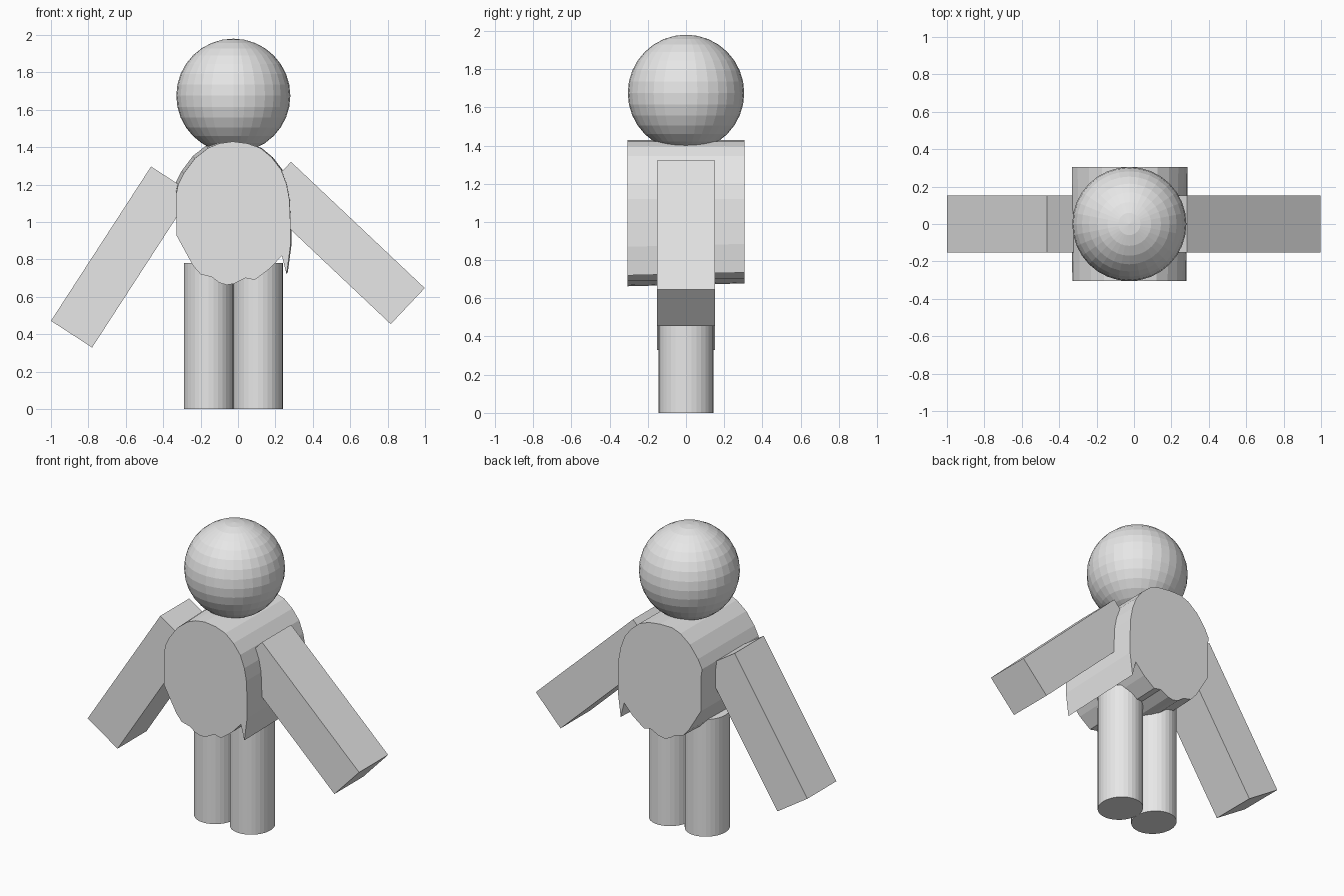
import bpy
import bmesh
import math
from mathutils import Matrix, Vector

cube = bpy.data.objects.get("Cube")
if cube:
    bpy.data.objects.remove(cube, do_unlink=True)

# One plain grey for the whole figure
grey = bpy.data.materials.new("light_grey")
grey.use_nodes = True
colour = (0.8, 0.8, 0.8, 1)
grey.diffuse_color = colour
grey.node_tree.nodes["Principled BSDF"].inputs["Base Color"].default_value = colour

MID_X = -0.025


def add_object(name, bm):
    bmesh.ops.recalc_face_normals(bm, faces=bm.faces[:])
    mesh = bpy.data.meshes.new(name)
    bm.to_mesh(mesh)
    bm.free()
    mesh.materials.append(grey)
    obj = bpy.data.objects.new(name, mesh)
    bpy.context.collection.objects.link(obj)
    return obj


def add_arm(name, shoulder, hand, width):
    """Square-ended box from the shoulder centre to the hand centre (x, z)."""
    start = Vector((shoulder[0], 0, shoulder[1]))
    end = Vector((hand[0], 0, hand[1]))
    along = end - start
    bm = bmesh.new()
    bmesh.ops.create_cube(bm, size=1)
    bmesh.ops.scale(bm, vec=(along.length, 0.305, width), verts=bm.verts)
    tilt = Matrix.Rotation(-math.atan2(along.z, along.x), 4, "Y")
    bmesh.ops.transform(bm, matrix=Matrix.Translation((start + end) / 2) @ tilt, verts=bm.verts)
    add_object(name, bm)


def add_leg(name, x):
    bm = bmesh.new()
    bmesh.ops.create_cone(bm, cap_ends=True, segments=32, radius1=1, radius2=1, depth=1)
    bmesh.ops.scale(bm, vec=(0.133, 0.143, 0.78), verts=bm.verts)
    bmesh.ops.translate(bm, vec=(x, 0, 0.39), verts=bm.verts)
    add_object(name, bm)


# Head
bm = bmesh.new()
bmesh.ops.create_uvsphere(bm, u_segments=32, v_segments=16, radius=0.305)
bmesh.ops.translate(bm, vec=(MID_X, 0, 1.675), verts=bm.verts)
add_object("head", bm)

# Body: rounded outline with a ragged hem, run from front to back
outline = [
    (-0.33, 0.93), (-0.33, 1.15), (-0.32, 1.2), (-0.29, 1.26), (-0.23, 1.34),
    (-0.16, 1.395), (-0.1, 1.42), (-0.03, 1.43), (0.05, 1.42), (0.12, 1.395),
    (0.18, 1.345), (0.23, 1.28), (0.26, 1.2), (0.275, 1.12), (0.28, 1.0),
    (0.28, 0.87), (0.26, 0.72), (0.235, 0.82), (0.17, 0.75), (0.09, 0.69),
    (0.04, 0.7), (-0.02, 0.67), (-0.06, 0.663), (-0.1, 0.675), (-0.14, 0.705),
    (-0.2, 0.72), (-0.24, 0.765),
]


def back_point(x, z):
    """The back outline is a little fuller at one shoulder and shorter at the hem."""
    if x < -0.05 and z > 1.18:
        return x - 0.012, min(z + 0.012, 1.43)
    return x + 0.007, z + (0.015 if z < 0.9 else 0)


bm = bmesh.new()
front = [bm.verts.new((x, -0.305, z)) for x, z in outline]
back = []
for x, z in outline:
    bx, bz = back_point(x, z)
    back.append(bm.verts.new((bx, 0.305, bz)))
bm.faces.new(front)
bm.faces.new(back)
for i in range(len(front)):
    j = (i + 1) % len(front)
    bm.faces.new((front[i], front[j], back[j], back[i]))
add_object("body", bm)

# Arms
add_arm("right_arm", (-0.355, 1.225), (-0.89, 0.4), 0.262)
add_arm("left_arm", (0.1925, 1.225), (0.9075, 0.55), 0.265)

# Legs
for name, side in (("right_leg", -1), ("left_leg", 1)):
    add_leg(name, MID_X + side * 0.132)
